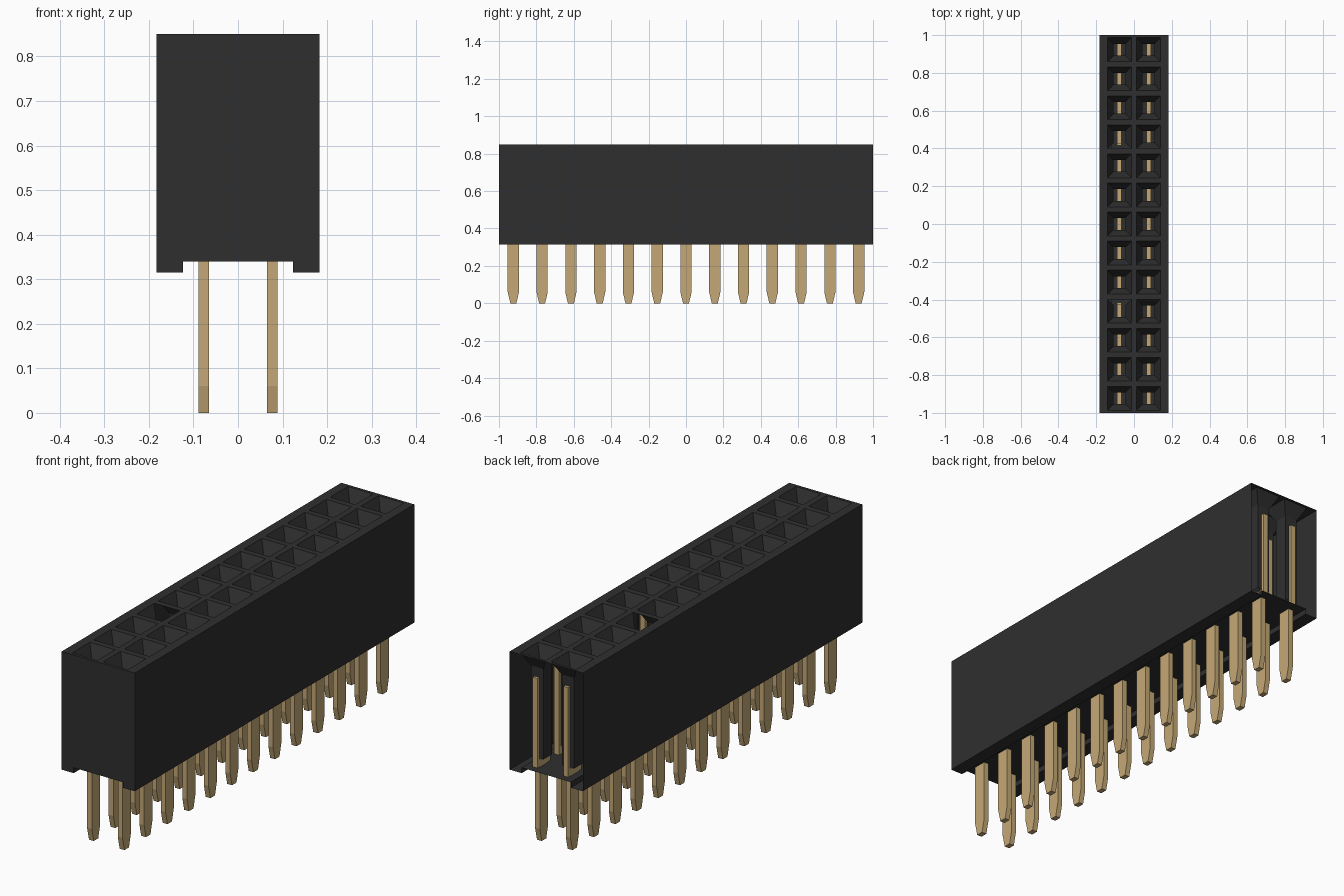
import bpy
import bmesh

if "Cube" in bpy.data.objects:
    bpy.data.objects.remove(bpy.data.objects["Cube"])

ROWS = 13
PITCH = 2 / ROWS
COL_X = PITCH / 2
HALF_W, TOP = 0.183, 0.85
MOUTH, THROAT = 0.063, 0.031      # half sizes of the socket funnel
FUNNEL_Z, TUBE_Z = 0.79, 0.38
row_ys = [(i + 0.5) * PITCH - 1 for i in range(ROWS)]


def material(name, rgb, roughness):
    mat = bpy.data.materials.new(name)
    mat.use_nodes = True
    mat.diffuse_color = (*rgb, 1)
    shader = mat.node_tree.nodes["Principled BSDF"]
    shader.inputs["Base Color"].default_value = (*rgb, 1)
    shader.inputs["Roughness"].default_value = roughness
    return mat


def make_mesh(name, bm, mat):
    bmesh.ops.remove_doubles(bm, verts=bm.verts, dist=0.0001)
    mesh = bpy.data.meshes.new(name)
    bm.to_mesh(mesh)
    bm.free()
    mesh.materials.append(mat)
    return mesh


def add_object(name, mesh, location=(0, 0, 0)):
    obj = bpy.data.objects.new(name, mesh)
    obj.location = location
    bpy.context.collection.objects.link(obj)
    return obj


def face(bm, points):
    return bm.faces.new([bm.verts.new(p) for p in points])


def ring(x, y, half, z):
    return [(x + sx * half, y + sy * half, z)
            for sx, sy in ((-1, -1), (1, -1), (1, 1), (-1, 1))]


plastic = material("black plastic", (0.028, 0.028, 0.028), 0.6)
metal = material("gold metal", (0.56, 0.395, 0.18), 0.4)

# Housing shell: stepped profile along y, closed at the front, open at the back
bm = bmesh.new()
right_half = [(0.123, 0.34), (0.123, 0.315), (HALF_W, 0.315), (HALF_W, TOP)]
profile = right_half + [(-x, z) for x, z in reversed(right_half)]
face(bm, [(x, -1, z) for x, z in profile])
for i, (x0, z0) in enumerate(profile):
    x1, z1 = profile[(i + 1) % len(profile)]
    if not z0 == z1 == TOP:
        face(bm, [(x0, -1, z0), (x0, 1, z0), (x1, 1, z1), (x1, -1, z1)])

# Top lattice with a funnel and hollow tube in every opening
xs = [-HALF_W] + [c + s * MOUTH for c in (-COL_X, COL_X) for s in (-1, 1)] + [HALF_W]
ys = [-1] + [c + s * MOUTH for c in row_ys for s in (-1, 1)] + [1]
for i in range(len(xs) - 1):
    for j in range(len(ys) - 1):
        if not (i % 2 and j % 2):
            face(bm, [(xs[i], ys[j], TOP), (xs[i + 1], ys[j], TOP),
                      (xs[i + 1], ys[j + 1], TOP), (xs[i], ys[j + 1], TOP)])

# Two left-out funnel walls: (column side, row) -> wall index
gaps = {(-1, 3): 2, (-1, 9): 0}
for side in (-1, 1):
    for row, y in enumerate(row_ys):
        rings = [ring(side * COL_X, y, h, z) for h, z in
                 ((MOUTH, TOP), (THROAT, FUNNEL_Z), (THROAT, TUBE_Z))]
        for level in range(2):
            for k in range(4):
                if level == 0 and gaps.get((side, row)) == k:
                    continue
                n = (k + 1) % 4
                face(bm, [rings[level][k], rings[level][n],
                          rings[level + 1][n], rings[level + 1][k]])
add_object("housing", make_mesh("housing", bm, plastic))

# Contact: flat fork with a tapered solder tail
bm = bmesh.new()
half = [(0.016, 0), (0.03, 0.06), (0.03, 0.342), (0.047, 0.342),
        (0.047, 0.747), (0.033, 0.747), (0.033, 0.375)]
outline = half + [(-y, z) for y, z in reversed(half)]
blade = face(bm, [(-0.012, y, z) for y, z in outline])
result = bmesh.ops.extrude_face_region(bm, geom=[blade], use_keep_orig=True)
moved = [v for v in result["geom"] if isinstance(v, bmesh.types.BMVert)]
bmesh.ops.translate(bm, verts=moved, vec=(0.024, 0, 0))
bmesh.ops.recalc_face_normals(bm, faces=bm.faces)
contact = make_mesh("contact", bm, metal)
for side, label in ((-1, "right"), (1, "left")):
    for row, y in enumerate(row_ys):
        add_object(f"{label}_contact_{row + 1}", contact, (side * COL_X, y, 0))
